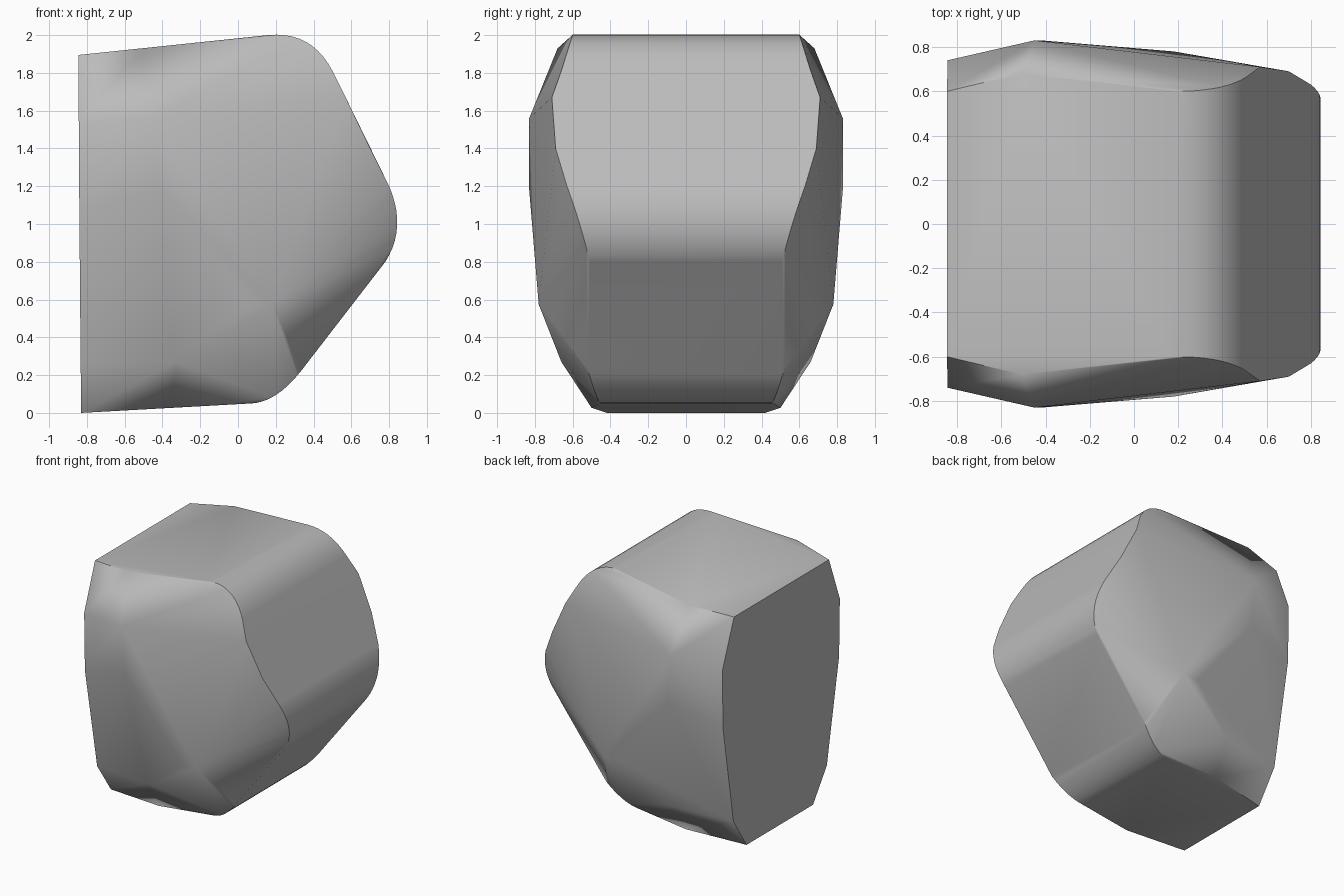
import bpy, bmesh, math
from mathutils import Vector

cube = bpy.data.objects.get("Cube")
if cube:
    bpy.data.objects.remove(cube, do_unlink=True)

stone_grey = bpy.data.materials.new("stone_grey")
stone_grey.use_nodes = True
colour = (0.5, 0.5, 0.5, 1)
stone_grey.diffuse_color = colour
stone_grey.node_tree.nodes["Principled BSDF"].inputs["Base Color"].default_value = colour


def rounded(a, b, c, steps=10):
    """Rounded corner from a to c, pulled towards b."""
    a, b, c = Vector(a), Vector(b), Vector(c)
    ts = [i / steps for i in range(steps + 1)]
    return [a * (1 - t) ** 2 + b * 2 * t * (1 - t) + c * t * t for t in ts]


# Rim: outline in x and z, with the half width in y
rim = [(-0.845, 0.60, 1.895), (-0.51, 0.68, 1.93)]
rim += rounded((0.16, 0.60, 2.0), (0.39, 0.595, 2.023), (0.50, 0.66, 1.81))
rim += [(0.57, 0.71, 1.67), (0.70, 0.69, 1.40)]
rim += rounded((0.80, 0.63, 1.20), (0.895, 0.55, 0.98), (0.78, 0.51, 0.80))
rim += rounded((0.34, 0.52, 0.23), (0.207, 0.47, 0.057), (0.07, 0.45, 0.05))
rim += [(-0.35, 0.50, 0.027), (-0.83, 0.42, 0.0)]
# Flat end
rim += [(-0.833, 0.59, 0.25), (-0.84, 0.735, 1.07), (-0.843, 0.74, 1.53)]
# Bulge of the side
bulge = [(-0.45, 0.83, 1.56), (-0.42, 0.83, 1.18), (0.18, 0.78, 0.575),
         (0.05, 0.775, 0.57), (-0.33, 0.66, 0.27)]

bm = bmesh.new()
for x, y, z in rim + bulge:
    for side in (-1, 1):
        bm.verts.new((x, y * side, z))
hull = bmesh.ops.convex_hull(bm, input=bm.verts)
loose = {v for v in hull["geom_interior"] + hull["geom_unused"]
         if isinstance(v, bmesh.types.BMVert)}
bmesh.ops.delete(bm, geom=list(loose), context="VERTS")
# Merge the flat areas
bmesh.ops.dissolve_limit(bm, angle_limit=math.radians(1.5), verts=bm.verts, edges=bm.edges)
bmesh.ops.recalc_face_normals(bm, faces=bm.faces)

mesh = bpy.data.meshes.new("boulder")
bm.to_mesh(mesh)
bm.free()
boulder = bpy.data.objects.new("boulder", mesh)
bpy.context.collection.objects.link(boulder)
mesh.materials.append(stone_grey)

# Smooth faces with a crisp rim
bpy.ops.object.select_all(action="DESELECT")
boulder.select_set(True)
bpy.context.view_layer.objects.active = boulder
bpy.ops.object.shade_smooth_by_angle(angle=math.radians(42))
weighted = boulder.modifiers.new("even_shading", "WEIGHTED_NORMAL")
weighted.keep_sharp = True
